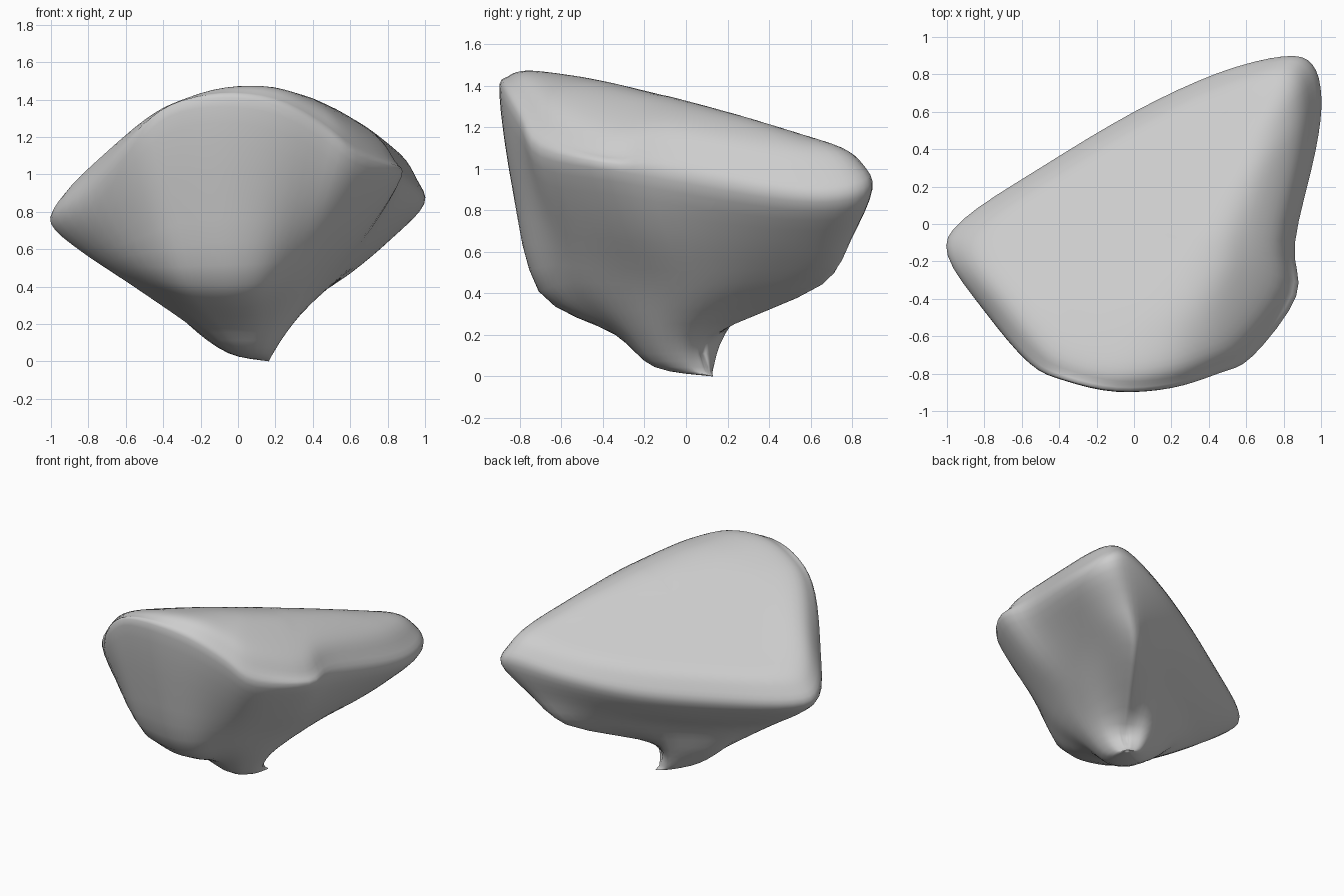
import bpy, bmesh, math
from mathutils import Vector

cube = bpy.data.objects.get("Cube")
if cube:
    bpy.data.objects.remove(cube, do_unlink=True)

# Widest outline of the boulder, starting at the left-hand tip, going round the front
RIM = [(-1, -.17, .75), (-.8, -.47, .88), (-.56, -.75, 1.15), (-.37, -.84, 1.32),
       (-.1, -.9, 1.37), (.2, -.88, 1.33), (.45, -.8, 1.2), (.63, -.71, 1.06),
       (.87, -.38, 1.0), (.855, -.1, .95), (.97, .4, .86), (1, .68, .84),
       (.95, .86, .87), (.8, .9, .91), (.45, .81, .85), (0, .6, .77),
       (-.5, .3, .73), (-.92, .02, .72)]
# Lower edge where the sides turn in towards the foot
BELLY = [(-.6, -.2, .43), (-.52, -.45, .45), (-.35, -.62, .42), (-.2, -.68, .41),
         (-.03, -.71, .41), (.12, -.68, .42), (.25, -.58, .45), (.37, -.42, .45),
         (.47, -.2, .45), (.52, .05, .44), (.57, .35, .46), (.6, .53, .47),
         (.58, .62, .46), (.52, .65, .44), (.3, .52, .45), (0, .3, .43),
         (-.35, .08, .42), (-.55, -.08, .43)]
CENTRE = Vector((.15, -.05, 0))
FOOT_TIP = Vector((.165, .13, 0))


def top_height(x, y):
    """A flat slope on the left and back meeting a rounded shoulder on the right."""
    slope = 1.195 + .353 * x - .467 * y
    shoulder = 1.485 - .5 * x * x - .5 * max(0, x - y - .9) ** 2
    h = max(.15 - abs(slope - shoulder), 0) / .15
    return min(slope, shoulder) - h * h * .0375


def foot_ring(cx, cy, rx, ry, z):
    """Ellipse whose points lie in the same directions as the belly points."""
    ring = []
    for x, y, _ in BELLY:
        a = math.atan2(y - cy, x - cx)
        ring.append(Vector((cx + rx * math.cos(a), cy + ry * math.sin(a), z)))
    return ring


def top_ring(scale, rise):
    """Shrunken rim, lifted from rim height (0) to the top surface (1)."""
    ring = []
    for p in RIM:
        q = CENTRE.lerp(Vector(p), scale)
        q.z = p[2] + (top_height(q.x, q.y) - p[2]) * rise
        ring.append(q)
    return ring


def catmull_rom(a, b, c, d, t):
    return .5 * (2 * b + (c - a) * t + (2 * a - 5 * b + 4 * c - d) * t * t
                 + (3 * b - a - 3 * c + d) * t ** 3)


# Rings from the foot up over the rim to the middle of the top
rim = [Vector(p) for p in RIM]
belly = [Vector(p) for p in BELLY]
middle = []
for b, r in zip(belly, rim):
    m = b.lerp(r, .5)
    out = Vector((m.x - CENTRE.x, m.y - CENTRE.y, 0)).normalized()
    middle.append(m + out * .03)
rings = [[FOOT_TIP.copy() for _ in RIM],
         foot_ring(.07, -.01, .12, .14, .045),
         foot_ring(.015, -.08, .28, .26, .2),
         belly, middle, rim,
         top_ring(.95, .7), top_ring(.85, 1), top_ring(.65, 1), top_ring(.45, 1),
         top_ring(.22, 1), top_ring(0, 1)]

# Smooth the rings in both directions
STEPS = 4
n = len(RIM)
fine = []
for ring in rings:
    fine.append([catmull_rom(ring[i - 1], ring[i], ring[(i + 1) % n], ring[(i + 2) % n], s / STEPS)
                 for i in range(n) for s in range(STEPS)])
rows = []
last = len(fine) - 1
for j in range(last):
    a, b, c, d = fine[max(j - 1, 0)], fine[j], fine[j + 1], fine[min(j + 2, last)]
    for s in range(STEPS):
        rows.append([catmull_rom(*p, s / STEPS) for p in zip(a, b, c, d)])
rows.append(fine[last])

# Skin the rows with quads, closing at the foot and the top
bm = bmesh.new()
grid = [[bm.verts.new(p) for p in row] for row in rows]
count = n * STEPS
for lower, upper in zip(grid, grid[1:]):
    for i in range(count):
        k = (i + 1) % count
        bm.faces.new((lower[i], lower[k], upper[k], upper[i]))
bmesh.ops.remove_doubles(bm, verts=bm.verts[:], dist=.0005)
for _ in range(2):
    bmesh.ops.smooth_vert(bm, verts=[v for v in bm.verts if v.co.z > .5], factor=.4,
                          use_axis_x=True, use_axis_y=True, use_axis_z=True)
for v in bm.verts:
    v.co.z = max(v.co.z, 0)
bmesh.ops.recalc_face_normals(bm, faces=bm.faces[:])
mesh = bpy.data.meshes.new("boulder")
bm.to_mesh(mesh)
bm.free()
boulder = bpy.data.objects.new("boulder", mesh)
bpy.context.collection.objects.link(boulder)

# Plain stone colour
stone = bpy.data.materials.new("light grey stone")
stone.use_nodes = True
colour = (.61, .61, .61, 1)
stone.diffuse_color = colour
stone.node_tree.nodes["Principled BSDF"].inputs["Base Color"].default_value = colour
mesh.materials.append(stone)

bpy.ops.object.select_all(action="DESELECT")
boulder.select_set(True)
bpy.context.view_layer.objects.active = boulder
bpy.ops.object.shade_smooth_by_angle(angle=math.radians(60))
